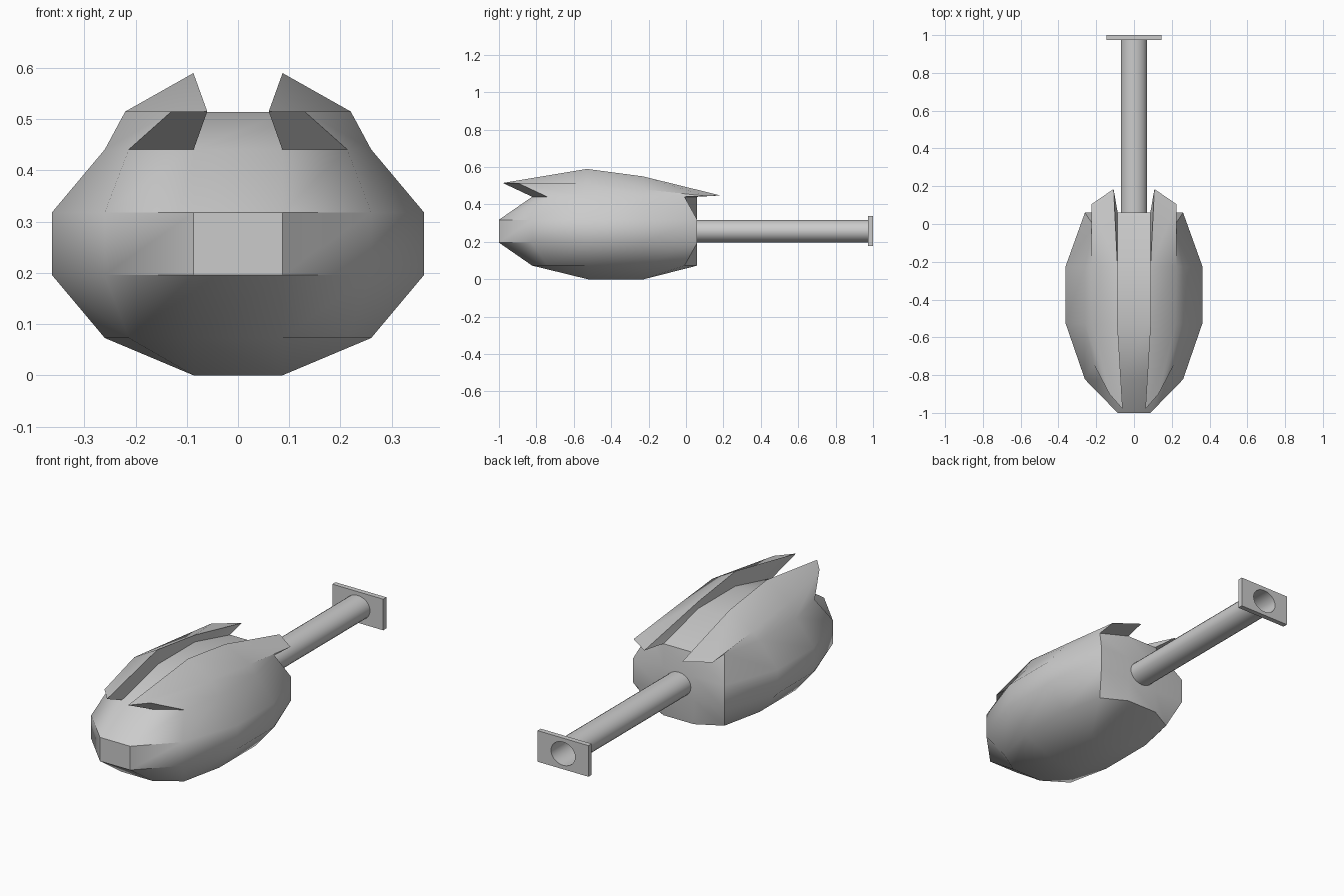
import bpy, bmesh
from math import radians, pi
from mathutils import Matrix, Vector
from itertools import product

if "Cube" in bpy.data.objects:
    bpy.data.objects.remove(bpy.data.objects["Cube"])

CENTRE = Vector((0, -0.375, 0.257))
HALF = Vector((0.363, 0.625, 0.257))
AXIS_Z = 0.257


def finish(bm, name, angle=None):
    bmesh.ops.recalc_face_normals(bm, faces=bm.faces)
    me = bpy.data.meshes.new(name)
    bm.to_mesh(me)
    bm.free()
    ob = bpy.data.objects.new(name, me)
    bpy.context.collection.objects.link(ob)
    if angle:
        bpy.ops.object.select_all(action='DESELECT')
        ob.select_set(True)
        bpy.context.view_layer.objects.active = ob
        bpy.ops.object.shade_smooth_by_angle(angle=radians(angle))
    return ob


def rounded_point(idx):
    """Place a point of a 4x4x4 box lattice on the rounded hull."""
    extremes = sum(i in (0, 3) for i in idx)
    p = Vector()
    for a, i in enumerate(idx):
        sign = -1 if i < 2 else 1
        if i in (1, 2):
            s = 0.238
        else:
            s = {1: 1.0, 2: 0.716, 3: 0.716 if a == 2 else 0.587}[extremes]
        p[a] = CENTRE[a] + sign * s * HALF[a]
    p.y = min(p.y, 0.06)
    return p


# Turret hull: rounded box with a cut-off rear
bm = bmesh.new()
v = {i: bm.verts.new(rounded_point(i))
     for i in product(range(4), repeat=3) if any(k in (0, 3) for k in i)}
for axis, side, a, b in product(range(3), (0, 3), range(3), range(3)):
    if axis == 2 and side == 3 and a != 1:
        continue  # these columns carry the fins
    quad = []
    for da, db in ((0, 0), (1, 0), (1, 1), (0, 1)):
        idx = [a + da, b + db]
        idx.insert(axis, side)
        quad.append(v[tuple(idx)])
    bm.faces.new(quad)

# Twin raised fins growing out of the hull's upper shoulders
inner = [(0.06, -0.98, 0.515), (0.087, -0.53, 0.59), (0.087, -0.23, 0.55), (0.108, 0.185, 0.448)]
outer = [(0.13, -0.90, 0.515), (0.22, -0.53, 0.515), (0.225, -0.22, 0.48), (0.225, 0.105, 0.445)]
for s, ci, co in ((-1, 1, 0), (1, 2, 3)):
    ti = [bm.verts.new((s * x, y, z)) for x, y, z in inner]
    to = [bm.verts.new((s * x, y, z)) for x, y, z in outer]
    bi = [v[(ci, j, 3)] for j in range(4)]
    bo = [v[(co, j, 3)] for j in range(4)]
    for p, q in ((bi, ti), (ti, to), (to, bo)):
        for j in range(3):
            bm.faces.new((p[j], p[j + 1], q[j + 1], q[j]))
    for j in (0, 3):
        bm.faces.new((bi[j], ti[j], to[j], bo[j]))
finish(bm, "turret_hull", 42)


def tube(name, y0, y1, rx, rz, caps):
    bm = bmesh.new()
    m = (Matrix.Translation((0, (y0 + y1) / 2, AXIS_Z)) @ Matrix.Diagonal((rx, 1, rz, 1))
         @ Matrix.Rotation(pi / 2, 4, 'X'))
    bmesh.ops.create_cone(bm, cap_ends=caps, segments=24, radius1=1, radius2=1,
                          depth=y1 - y0, matrix=m)
    return finish(bm, name, 40)


# Open gun barrel
tube("gun_barrel", 0.03, 0.998, 0.07, 0.061, False)

# Muzzle plate with the bore cut through
bm = bmesh.new()
bmesh.ops.create_cube(bm, size=1, matrix=Matrix.Translation((0, 0.987, AXIS_Z))
                      @ Matrix.Diagonal((0.29, 0.026, 0.16, 1)))
plate = finish(bm, "muzzle_plate")
cutter = tube("bore_cutter", 0.9, 1.1, 0.069, 0.06, True)
cutter.hide_render = True
mod = plate.modifiers.new("bore", 'BOOLEAN')
mod.operation = 'DIFFERENCE'
mod.solver = 'EXACT'
mod.object = cutter
bpy.context.view_layer.objects.active = plate
bpy.ops.object.modifier_apply(modifier="bore")
bpy.data.objects.remove(cutter)
